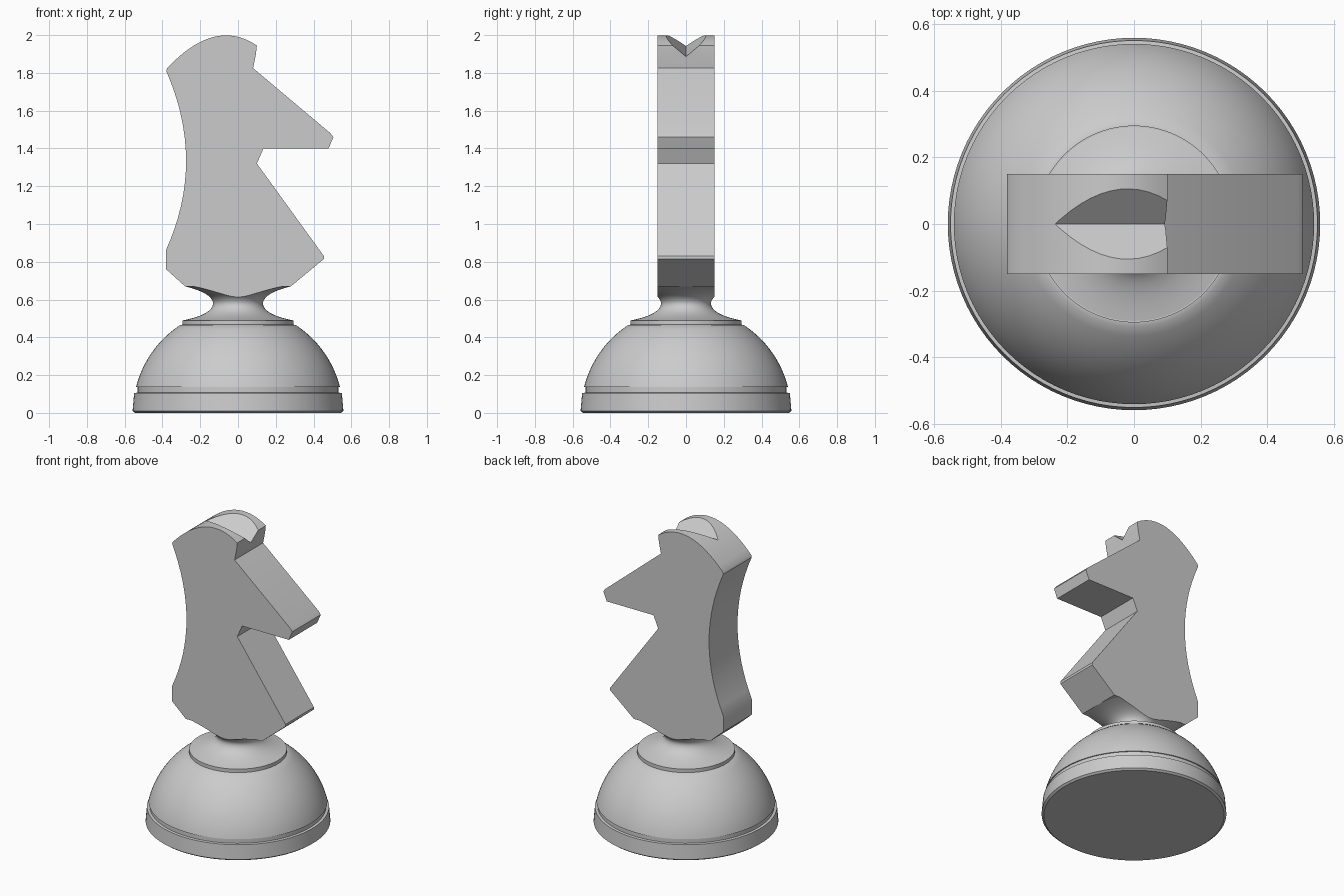
import bpy
import bmesh
from math import radians, sqrt
from mathutils import Vector

if "Cube" in bpy.data.objects:
    bpy.data.objects.remove(bpy.data.objects["Cube"], do_unlink=True)

HALF = 0.15  # half thickness of the carved horse

grey = bpy.data.materials.new("light_grey")
grey.use_nodes = True
colour = (0.6, 0.6, 0.6, 1)
grey.diffuse_color = colour
grey.node_tree.nodes["Principled BSDF"].inputs["Base Color"].default_value = colour


def finish(name, bm):
    bmesh.ops.recalc_face_normals(bm, faces=bm.faces)
    mesh = bpy.data.meshes.new(name)
    bm.to_mesh(mesh)
    bm.free()
    mesh.materials.append(grey)
    obj = bpy.data.objects.new(name, mesh)
    bpy.context.collection.objects.link(obj)
    return obj


def smooth(obj):
    bpy.ops.object.select_all(action='DESELECT')
    obj.select_set(True)
    bpy.context.view_layer.objects.active = obj
    bpy.ops.object.shade_smooth_by_angle(angle=radians(30))


def lathe(profile, steps=96):
    """Spin (radius, z) points about the z axis; ends are closed at the axis."""
    bm = bmesh.new()
    points = [(0, profile[0][1])] + profile + [(0, profile[-1][1])]
    verts = [bm.verts.new((r, 0, z)) for r, z in points]
    edges = [bm.edges.new(pair) for pair in zip(verts, verts[1:])]
    bmesh.ops.spin(bm, geom=verts + edges, cent=(0, 0, 0), axis=(0, 0, 1),
                   angle=radians(360), steps=steps)
    bmesh.ops.remove_doubles(bm, verts=bm.verts, dist=0.0001)
    return bm


def bend(a, control, b, steps=16):
    """Quadratic curve from a to b."""
    a, control, b = Vector(a), Vector(control), Vector(b)
    ts = [i / steps for i in range(steps + 1)]
    return [tuple(a * (1 - t) ** 2 + control * 2 * t * (1 - t) + b * t * t) for t in ts]


def extrude_loop(corners, offset):
    """Solid from a closed loop, extruded along offset."""
    bm = bmesh.new()
    face = bm.faces.new([bm.verts.new(c) for c in corners])
    result = bmesh.ops.extrude_face_region(bm, geom=[face], use_keep_orig=True)
    moved = [v for v in result["geom"] if isinstance(v, bmesh.types.BMVert)]
    bmesh.ops.translate(bm, verts=moved, vec=offset)
    return bm


# Round base: rim, groove, dome and top step
dome = [(sqrt(0.557 ** 2 - z * z), z) for z in [0.137 + 0.0205 * i for i in range(17)]]
base = finish("round_base", lathe(
    [(0.545, 0), (0.558, 0.01), (0.55, 0.105), (0.533, 0.107), (0.533, 0.137)]
    + dome + [(0.295, 0.467), (0.295, 0.49)]))
smooth(base)

# Waisted neck, its flare trimmed flush with the horse's sides
flare = bend((0.295, 0.489), (0.135, 0.52), (0.132, 0.58), 12)
flare += bend((0.132, 0.58), (0.137, 0.635), (0.28, 0.67), 12)[1:]
bm = lathe(flare)
for side in (-1, 1):
    upper = [f for f in bm.faces if f.calc_center_median().z > 0.58]
    geom = upper + list({e for f in upper for e in f.edges}) + list({v for f in upper for v in f.verts})
    bmesh.ops.bisect_plane(bm, geom=geom, dist=0.0001,
                           plane_co=(0, side * HALF, 0), plane_no=(0, side, 0))
for v in bm.verts:
    if v.co.z > 0.58:
        v.co.y = max(-HALF, min(HALF, v.co.y))
bmesh.ops.dissolve_degenerate(bm, dist=0.0001, edges=bm.edges)
smooth(finish("neck", bm))

# Horse: flat-sided silhouette with curved back and crown
outline = [(-0.28, 0.67), (-0.38, 0.76)]
outline += bend((-0.38, 0.865), (-0.17, 1.33), (-0.38, 1.81))
outline += bend((-0.375, 1.825), (-0.1225, 2.095), (0.1, 1.945))
outline += [(0.095, 1.9), (0.08, 1.825),                # ear fronts
            (0.49, 1.48), (0.505, 1.46), (0.48, 1.4),   # muzzle
            (0.135, 1.4), (0.1, 1.32),                  # throat
            (0.455, 0.83), (0.455, 0.815), (0.28, 0.67)]  # chest
horse = finish("horse_body", extrude_loop([(x, -HALF, z) for x, z in outline],
                                          (0, 2 * HALF, 0)))

# V-shaped notch between the ears, sloping down to the front
cutter = finish("ear_notch_cutter", extrude_loop(
    [(-0.5, 0, 1.988), (-0.5, 0.17, 2.132), (-0.5, -0.17, 2.132)], (0.7, 0, -0.12)))
cutter.hide_render = True
notch = horse.modifiers.new("ear_notch", 'BOOLEAN')
notch.operation = 'DIFFERENCE'
notch.solver = 'EXACT'
notch.object = cutter
smooth(horse)
bpy.ops.object.modifier_apply(modifier="ear_notch")
bpy.data.objects.remove(cutter, do_unlink=True)
smooth(horse)
